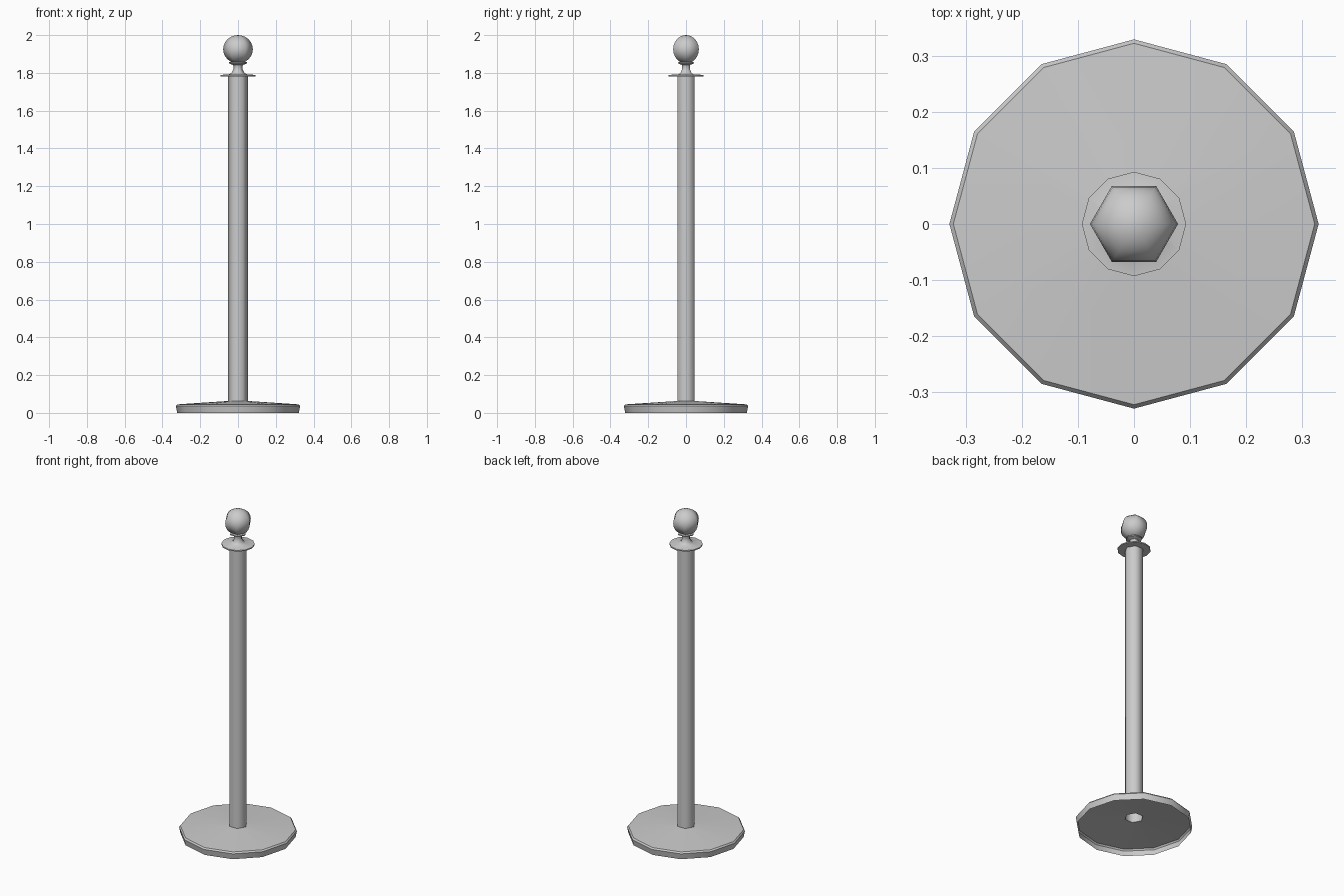
import bpy
import bmesh
from math import cos, sin, pi, radians

cube = bpy.data.objects.get("Cube")
if cube:
    bpy.data.objects.remove(cube, do_unlink=True)

grey = bpy.data.materials.new("satin grey metal")
grey.use_nodes = True
GREY = (0.6, 0.6, 0.6, 1)
grey.diffuse_color = GREY
grey.node_tree.nodes["Principled BSDF"].inputs["Base Color"].default_value = GREY

POLE = 0.0525


def lathe(name, profile, sides, smooth):
    """Spin (radius, height) points; rings no wider than the pole become hexagons."""
    bm = bmesh.new()
    rings = []
    for r, z in profile:
        if r == 0:
            rings.append([bm.verts.new((0, 0, z))] * sides)
            continue
        ring = []
        for k in range(sides):
            a = 2 * pi * k / sides
            rr = r * cos(pi / 6) if sides == 12 and k % 2 and r <= POLE else r
            ring.append(bm.verts.new((rr * cos(a), rr * sin(a), z)))
        rings.append(ring)
    for low, high in zip(rings, rings[1:]):
        for k in range(sides):
            n = (k + 1) % sides
            corners = (low[k], low[n], high[n], high[k])
            bm.faces.new(list(dict.fromkeys(corners)))
    mesh = bpy.data.meshes.new(name)
    bm.to_mesh(mesh)
    bm.free()
    mesh.materials.append(grey)
    obj = bpy.data.objects.new(name, mesh)
    bpy.context.collection.objects.link(obj)
    bpy.ops.object.select_all(action="DESELECT")
    obj.select_set(True)
    bpy.context.view_layer.objects.active = obj
    bpy.ops.object.shade_smooth_by_angle(angle=radians(smooth))


# Weighted foot: a shell, open underneath
lathe("base", [(0.322, 0), (0.329, 0.036), (0.322, 0.045), (POLE, 0.063)], 12, 33)

# Hollow hexagonal pole standing on the foot
lathe("pole", [(POLE, 0.063), (POLE, 1.782)], 6, 65)

# Disc on top of the pole, sweeping up into the waisted neck
lathe("flange_and_neck",
      [(POLE, 1.781), (0.093, 1.782), (0.093, 1.789), (0.044, 1.793), (0.032, 1.803),
       (0.025, 1.818), (0.023, 1.83), (0.026, 1.842)], 12, 75)

# Small collar below the ball
lathe("collar", [(0.026, 1.842), (0.048, 1.85), (0.048, 1.856), (0.03, 1.86)], 6, 65)

# Ball finial, six-sided in plan and rounded in profile
RINGS = 12
ball = [(0.0785 * sin(pi * i / RINGS), 1.925 - 0.075 * cos(pi * i / RINGS))
        for i in range(1, RINGS)]
lathe("ball", [(0, 1.85)] + ball + [(0, 2.0)], 6, 65)
